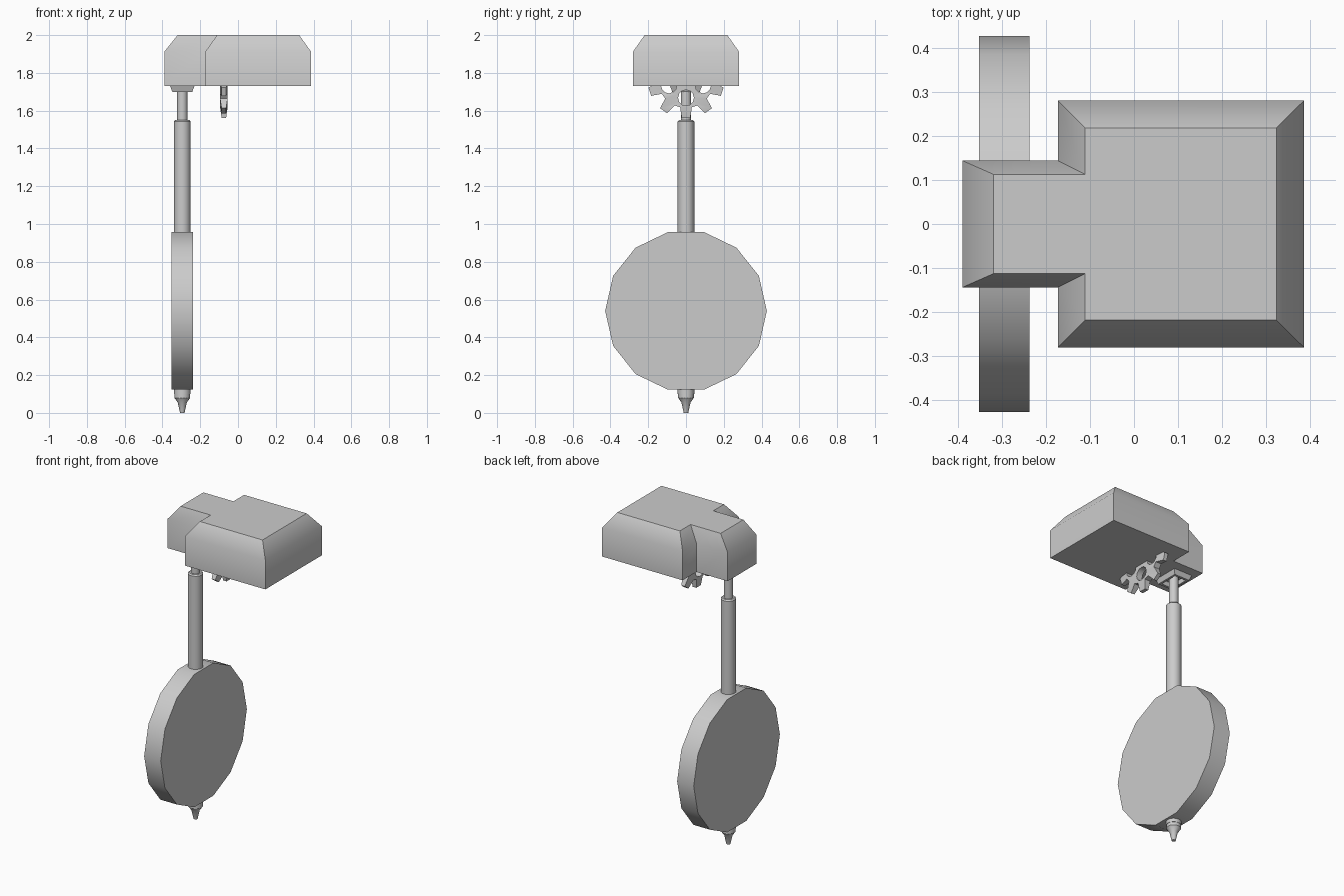
import bpy, bmesh
from math import sin, cos, tau, radians

if "Cube" in bpy.data.objects:
    bpy.data.objects.remove(bpy.data.objects["Cube"])

ROD_X = -0.295


def finish(name, bm, angle=30):
    bmesh.ops.recalc_face_normals(bm, faces=bm.faces)
    me = bpy.data.meshes.new(name)
    bm.to_mesh(me)
    bm.free()
    ob = bpy.data.objects.new(name, me)
    bpy.context.collection.objects.link(ob)
    smooth(ob, angle)
    return ob


def smooth(ob, angle):
    bpy.ops.object.select_all(action='DESELECT')
    ob.select_set(True)
    bpy.context.view_layer.objects.active = ob
    bpy.ops.object.shade_smooth_by_angle(angle=radians(angle))


def loft(name, rings, angle=30, closed=False):
    """Skin a list of equal-length point rings; cap the ends unless closed."""
    bm = bmesh.new()
    vs = [[bm.verts.new(p) for p in r] for r in rings]
    pairs = list(zip(vs, vs[1:])) + ([(vs[-1], vs[0])] if closed else [])
    for a, b in pairs:
        for i in range(len(a)):
            j = (i + 1) % len(a)
            bm.faces.new((a[i], a[j], b[j], b[i]))
    if not closed:
        bm.faces.new(vs[0])
        bm.faces.new(vs[-1])
    return finish(name, bm, angle)


def lathe(name, profile, sides=16):
    """Turned part around the rod axis, profile of (radius, z)."""
    return loft(name, [[(ROD_X + r * cos(tau * i / sides), r * sin(tau * i / sides), z)
                        for i in range(sides)] for r, z in profile])


# Housing: T-shaped plan with a sloped shoulder
def plan(x0, x1, x2, y_nub, y_main, z):
    half = [(x0, y_nub), (x1, y_nub), (x1, y_main), (x2, y_main)]
    return [(x, -y, z) for x, y in half] + [(x, y, z) for x, y in reversed(half)]


loft("housing", [plan(-0.39, -0.173, 0.387, 0.144, 0.281, 1.73),
                 plan(-0.39, -0.173, 0.387, 0.144, 0.281, 1.912),
                 plan(-0.32, -0.111, 0.324, 0.113, 0.219, 2.0)], angle=40)


# Hollow tapered collar under the housing where the rod enters
def rect(a, b, z):
    return [(ROD_X + sx * a, sy * b, z) for sx, sy in ((-1, -1), (1, -1), (1, 1), (-1, 1))]


loft("rod_collar", [rect(0.065, 0.085, 1.732), rect(0.053, 0.073, 1.70),
                    rect(0.04, 0.058, 1.70), rect(0.04, 0.058, 1.732)], closed=True)

# Pendulum rod, sleeve and pointed tip
lathe("pendulum_rod", [(0.027, 1.50), (0.027, 1.75)])
lathe("rod_sleeve", [(0.044, 0.10), (0.044, 1.543), (0.037, 1.55)])
lathe("pendulum_tip", [(0.012, 0.0), (0.024, 0.055), (0.042, 0.08), (0.042, 0.13)])

# Pendulum bob: 14-sided disc facing sideways
loft("pendulum_bob", [[(x, 0.428 * cos(tau * i / 14), 0.54 + 0.428 * sin(tau * i / 14))
                       for i in range(14)] for x in (-0.353, -0.238)])

# Escape wheel: ten teeth and five round windows, mostly inside the housing
TEETH, TIP, ROOT = 10, 0.203, 0.148
outline = []
for t in range(TEETH):
    for r, d in ((ROOT, -12), (TIP, -6.5), (TIP, 6.5), (ROOT, 12)):
        a = tau * t / TEETH + radians(d)
        outline.append((r * sin(a), -r * cos(a)))
loops = [outline]
for h in range(5):
    cx, cy = 0.095 * sin(tau * h / 5), -0.095 * cos(tau * h / 5)
    loops.append([(cx + 0.042 * cos(tau * i / 12), cy + 0.042 * sin(tau * i / 12))
                  for i in range(12)])
cu = bpy.data.curves.new("escape_wheel", 'CURVE')
cu.dimensions, cu.fill_mode, cu.extrude = '2D', 'BOTH', 0.02
for pts in loops:
    s = cu.splines.new('POLY')
    s.points.add(len(pts) - 1)
    for p, (x, y) in zip(s.points, pts):
        p.co = (x, y, 0, 1)
    s.use_cyclic_u = True
wheel = bpy.data.objects.new("escape_wheel", cu)
bpy.context.collection.objects.link(wheel)
bpy.ops.object.select_all(action='DESELECT')
wheel.select_set(True)
bpy.context.view_layer.objects.active = wheel
bpy.ops.object.convert(target='MESH')
wheel = bpy.context.object
bm = bmesh.new()
bm.from_mesh(wheel.data)
bmesh.ops.remove_doubles(bm, verts=bm.verts, dist=0.0001)
for v in bm.verts:
    thin = 0.6 if v.co.xy.length > 0.19 else 1.0
    v.co = (-0.075 + v.co.z * thin, v.co.x, 1.763 + v.co.y)
bmesh.ops.recalc_face_normals(bm, faces=bm.faces)
bm.to_mesh(wheel.data)
bm.free()
smooth(wheel, 31)
